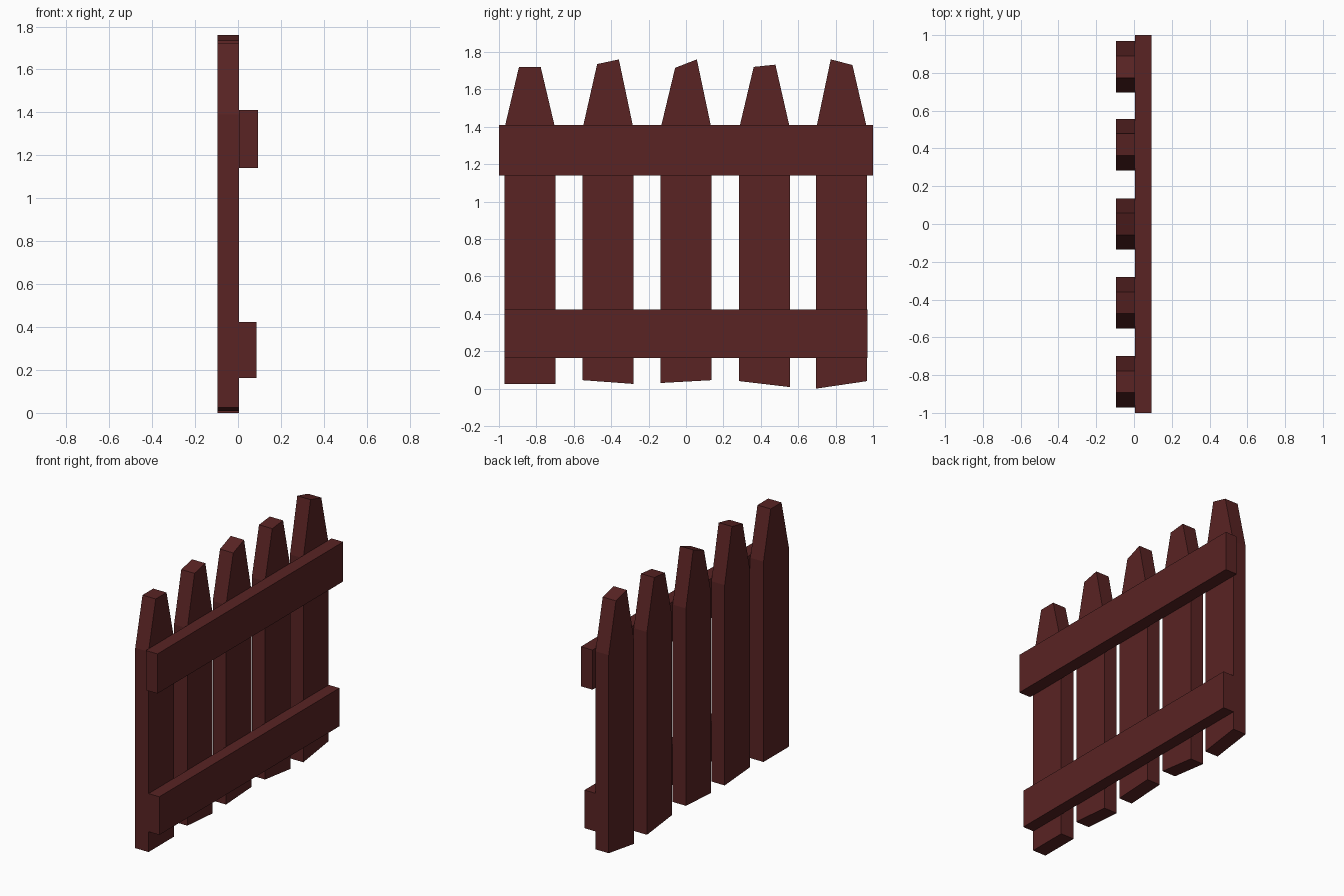
import bpy
import bmesh

cube = bpy.data.objects.get("Cube")
if cube:
    bpy.data.objects.remove(cube, do_unlink=True)

wood = bpy.data.materials.new("dark red wood")
wood.use_nodes = True
colour = (0.1, 0.017, 0.017, 1)
wood.diffuse_color = colour
wood.node_tree.nodes["Principled BSDF"].inputs["Base Color"].default_value = colour


def board(name, outline, x0, x1):
    """Extrude a (y, z) outline along x into a flat-sided board."""
    bm = bmesh.new()
    face = bm.faces.new([bm.verts.new((x0, y, z)) for y, z in outline])
    side = bmesh.ops.extrude_face_region(bm, geom=[face])
    verts = [g for g in side["geom"] if isinstance(g, bmesh.types.BMVert)]
    bmesh.ops.translate(bm, verts=verts, vec=(x1 - x0, 0, 0))
    bmesh.ops.recalc_face_normals(bm, faces=bm.faces)
    mesh = bpy.data.meshes.new(name)
    bm.to_mesh(mesh)
    bm.free()
    mesh.materials.append(wood)
    bpy.context.collection.objects.link(bpy.data.objects.new(name, mesh))


# Pickets: centre y, bottom heights (low y, high y), tip heights (low y, high y)
pickets = [
    (-0.835, 0.025, 0.025, 1.72, 1.72),
    (-0.417, 0.045, 0.025, 1.735, 1.76),
    (0.0, 0.03, 0.045, 1.715, 1.76),
    (0.42, 0.04, 0.008, 1.72, 1.732),
    (0.832, 0.0, 0.04, 1.76, 1.73),
]
half, tip, shoulder = 0.136, 0.058, 1.39
for i, (c, b0, b1, t0, t1) in enumerate(pickets):
    board(f"picket_{i + 1}", [
        (c - half, b0), (c + half, b1), (c + half, shoulder),
        (c + tip, t1), (c - tip, t0), (c - half, shoulder)], -0.095, 0.005)


# Rails
def rail(name, y, z0, z1, x1):
    board(name, [(-y, z0), (y, z0), (y, z1), (-y, z1)], 0.005, x1)


rail("upper_rail", 1.0, 1.14, 1.41, 0.093)
rail("lower_rail", 0.97, 0.163, 0.423, 0.086)
